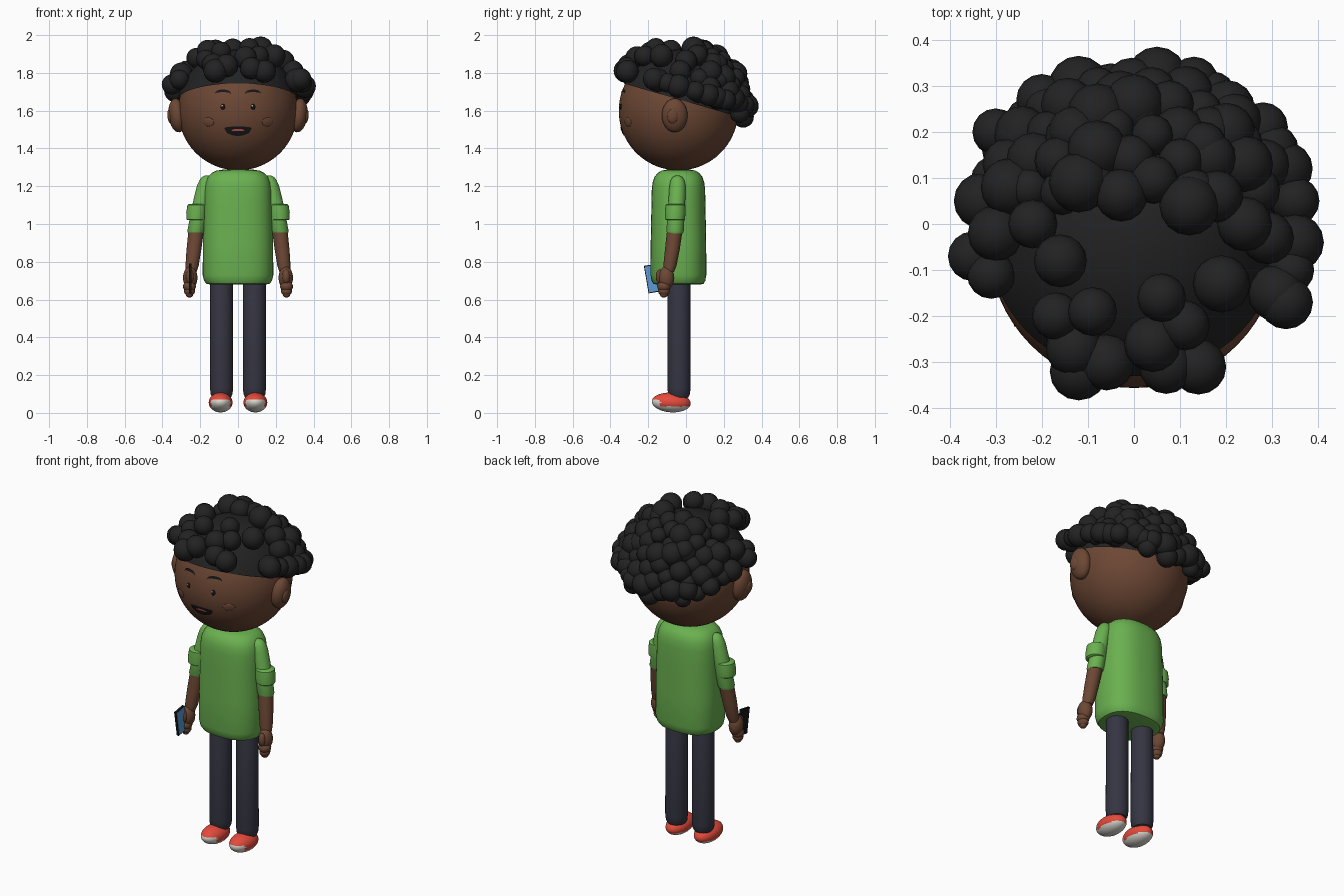
import bpy, bmesh, math, random
from mathutils import Matrix, Vector

cube = bpy.data.objects.get("Cube")
if cube:
    bpy.data.objects.remove(cube, do_unlink=True)
random.seed(4)
made = []


def material(name, r, g, b):
    m = bpy.data.materials.new(name)
    m.use_nodes = True
    m.diffuse_color = (r, g, b, 1)
    m.node_tree.nodes["Principled BSDF"].inputs["Base Color"].default_value = (r, g, b, 1)
    return m


skin = material("brown skin", .15, .063, .034)
hair = material("black hair", .016, .016, .017)
green = material("green shirt", .145, .44, .08)
navy = material("navy trousers", .036, .036, .056)
red = material("red shoe", .78, .07, .045)
white = material("off white", .74, .71, .65)
black = material("black detail", .008, .008, .009)
blue = material("blue screen", .105, .33, .66)
tongue_red = material("tongue red", .55, .09, .08)

HEAD = Vector((0, -.04, 1.6))
R = .316


def finish(name, bm, *mats, recalc=True):
    if recalc:
        bmesh.ops.recalc_face_normals(bm, faces=bm.faces)
    mesh = bpy.data.meshes.new(name)
    bm.to_mesh(mesh)
    bm.free()
    for m in mats:
        mesh.materials.append(m)
    ob = bpy.data.objects.new(name, mesh)
    bpy.context.collection.objects.link(ob)
    made.append(ob)
    return ob


def add_ball(bm, center, radii, segments=24, rot=Matrix()):
    m = Matrix.Translation(center) @ rot @ Matrix.Diagonal((*radii, 1))
    bmesh.ops.create_uvsphere(bm, u_segments=segments, v_segments=segments * 2 // 3, radius=1, matrix=m)


def ball(name, center, radii, mat, segments=24, rot=Matrix()):
    bm = bmesh.new()
    add_ball(bm, center, radii, segments, rot)
    return finish(name, bm, mat)


def loft(name, sections, mat, sides=32, power=2):
    """Closed body through level rings given as (x, y, z, rx, ry)."""
    bm = bmesh.new()
    rings = []
    for x, y, z, rx, ry in sections:
        ring = []
        for i in range(sides):
            c, s = math.cos(math.tau * i / sides), math.sin(math.tau * i / sides)
            px = math.copysign(abs(c) ** (2 / power), c)
            py = math.copysign(abs(s) ** (2 / power), s)
            ring.append(bm.verts.new((x + rx * px, y + ry * py, z)))
        rings.append(ring)
    for a, b in zip(rings, rings[1:]):
        for i in range(sides):
            j = (i + 1) % sides
            bm.faces.new((a[i], a[j], b[j], b[i]))
    bm.faces.new(rings[0])
    bm.faces.new(rings[-1])
    return finish(name, bm, mat)


def on_face(x, z, lift=0):
    dz = z - HEAD.z
    return Vector((x, HEAD.y - math.sqrt((R + lift) ** 2 - x * x - dz * dz), z))


def patch(name, x0, x1, low, high, mat, lift):
    """Thin painted plate on the face between two height rules."""
    bm = bmesh.new()
    n, rows = 16, 4
    grid = []
    for i in range(n + 1):
        t = i / n
        x = x0 + (x1 - x0) * t
        a, b = low(t), high(t)
        grid.append([bm.verts.new(on_face(x, a + (b - a) * k / rows, lift)) for k in range(rows + 1)])
    for i in range(n):
        for k in range(rows):
            bm.faces.new((grid[i][k], grid[i + 1][k], grid[i + 1][k + 1], grid[i][k + 1]))
    return finish(name, bm, mat, recalc=False)


def bow(t):
    return math.sqrt(max(0, 1 - (2 * t - 1) ** 2))


def face_disc(name, x, z, width, height, mat, lift=0, depth=.006):
    p = on_face(x, z, lift)
    rot = (p - HEAD).to_track_quat('Z', 'Y').to_matrix().to_4x4()
    ball(name, p, (width, height, depth), mat, 20, rot)


# Head and face
ball("head", HEAD, (R, R, R), skin, 64)
patch("mouth", -.072, .072, lambda t: 1.508 - .042 * bow(t),
      lambda t: 1.508 + .008 * bow(t), black, .004)
patch("tongue", -.036, .036, lambda t: 1.492, lambda t: 1.492 + .012 * bow(t), tongue_red, .006)
for side, s in (("right", -1), ("left", 1)):
    x = s * .08
    patch(side + "_brow", x - .042, x + .042,
          lambda t: 1.688 + .014 * bow(t) - .004 * bow(t) ** 2,
          lambda t: 1.692 + .02 * bow(t), black, .005)
    face_disc(side + "_eye", s * .08, 1.62, .012, .015, black)
    face_disc(side + "_eye_glint", s * .08 - .004, 1.626, .005, .005, white, .005, .003)
    face_disc(side + "_cheek", s * .157, 1.54, .034, .024, skin)
    tilt = Matrix.Rotation(s * .12, 4, 'Y')
    ball(side + "_ear", (s * .322, -.06, 1.575), (.046, .068, .09), skin, 24, tilt)
    ball(side + "_ear_inner", (s * .358, -.07, 1.57), (.016, .03, .04), skin, 16, tilt)


# Hair cap, cut along a sloping hairline
def hairline(y):
    return 1.66 - .29 * (y - HEAD.y)


bm = bmesh.new()
add_ball(bm, HEAD, (R + .008,) * 3, 64)
bmesh.ops.bisect_plane(bm, geom=bm.verts[:] + bm.edges[:] + bm.faces[:],
                       plane_co=(0, HEAD.y, hairline(HEAD.y)), plane_no=(0, .29, 1), clear_inner=True)
finish("hair_cap", bm, hair)

# Curls: hand-placed over the crown (x, y in hundredths), even scatter behind
crown = [(5, 32), (13, 31), (17, 28), (0, 26), (-8, 24), (-12, 30), (-20, 27), (-25, 19), (-30, 20),
         (-13, 20), (-8, 16), (-12, 9), (-27, 8), (-33, 5), (-30, -2), (-22, 0), (-16, -8), (-35, -7),
         (-31, -11), (-17, -20), (-9, -19), (-12, -32), (-13, -27), (-6, -30), (4, -26), (6, -16),
         (11, -22), (7, -31), (14, -31), (19, -13), (31, -15), (34, -10), (33, -17), (24, 0),
         (29, -3), (35, 5), (12, 4), (18, 6), (15, 17), (20, 20), (24, 13), (30, 16), (28, 21),
         (20, 25), (33, 12), (35, -4)]
bm = bmesh.new()
for cx, cy in crown:
    x, y = cx / 100, cy / 100
    rise = math.sqrt(max(0, .358 ** 2 - x * x - (y - HEAD.y) ** 2))
    r = .065 if abs(cx) < 13 and cy > 0 else random.uniform(.05, .064)
    add_ball(bm, (x, y, max(HEAD.z + rise, hairline(y) + .07)), (r, r, r), 16)
count = 260
for i in range(count):
    dz = 1 - 2 * (i + .5) / count
    a = i * math.pi * (3 - math.sqrt(5))
    w = math.sqrt(1 - dz * dz)
    d = Vector((w * math.cos(a), w * math.sin(a), dz))
    p = HEAD + d * random.uniform(.335, .358)
    if d.y > .3 and p.z > hairline(p.y) - .03 + .08 * abs(d.x):
        r = random.uniform(.045, .06)
        add_ball(bm, p, (r, r, r), 16)
finish("hair_curls", bm, hair)

# Shirt body
profile = [(.68, .15), (.684, .168), (.7, .18), (.73, .187), (.9, .186), (1.1, .181), (1.18, .179),
           (1.22, .173), (1.25, .16), (1.27, .14), (1.282, .115), (1.288, .08)]
loft("shirt_body", [(0, -.04, z, r, r * .79) for z, r in profile], green, 48, 2.5)

# Limbs, mirrored
for side, s in (("right", -1), ("left", 1)):
    def limb(name, rows, mat, sides=24):
        loft(side + "_" + name, [(s * x, y, z, r, r) for x, y, z, r in rows], mat, sides)

    limb("trouser_leg", [(.087, -.037, z, r) for z, r in
                         ((.075, .035), (.082, .05), (.1, .058), (.13, .061), (.68, .06), (.72, .05))], navy, 32)
    limb("sleeve", [(.165, -.045, 1.256, .01), (.166, -.045, 1.248, .026), (.168, -.045, 1.23, .037),
                    (.175, -.045, 1.2, .043), (.2, -.05, 1.09, .045), (.222, -.058, .962, .046),
                    (.223, -.058, .95, .041)], green)
    limb("sleeve_cuff", [(.222, -.058, 1.02, .045), (.221, -.058, 1.025, .052), (.219, -.057, 1.06, .055),
                         (.216, -.056, 1.1, .052), (.215, -.056, 1.106, .044)], green)
    limb("forearm", [(.222, -.06, .96, .041), (.234, -.073, .86, .039), (.243, -.085, .78, .035),
                     (.248, -.092, .745, .028)], skin)
    ball(side + "_palm", (s * .253, -.105, .715), (.038, .043, .06), skin)
    ball(side + "_thumb", (s * .255, -.14, .722), (.02, .02, .038), skin, 16)
    for z, r in ((.67, .036), (.645, .031), (.628, .021)):
        ball(side + "_finger_joint", (s * .257, -.117, z), (r * .95, r, r * .85), skin, 16)

    # Shoe: white sole and toe, red upper
    shoe = ball(side + "_shoe", (s * .092, -.078, .055), (.063, .103, .052), red, 48,
                Matrix.Rotation(-.06, 4, 'X'))
    shoe.data.materials.append(white)
    for f in shoe.data.polygons:
        c = f.center
        f.material_index = int(c.z < .034 or (c.y < -.135 and c.z < .07))


# Phone held in the right hand, screen facing inward
def slab(name, x, size, mat):
    bm = bmesh.new()
    m = Matrix.Translation((x, -.172, .712)) @ Matrix.Rotation(.17, 4, 'X') @ Matrix.Diagonal((*size, 1))
    bmesh.ops.create_cube(bm, size=1, matrix=m)
    finish(name, bm, mat)


slab("phone_body", -.254, (.013, .078, .148), black)
slab("phone_screen", -.247, (.003, .07, .138), blue)

# Shading
bpy.ops.object.select_all(action='DESELECT')
for ob in made:
    ob.select_set(True)
bpy.context.view_layer.objects.active = made[0]
bpy.ops.object.shade_smooth_by_angle(angle=math.radians(40))
